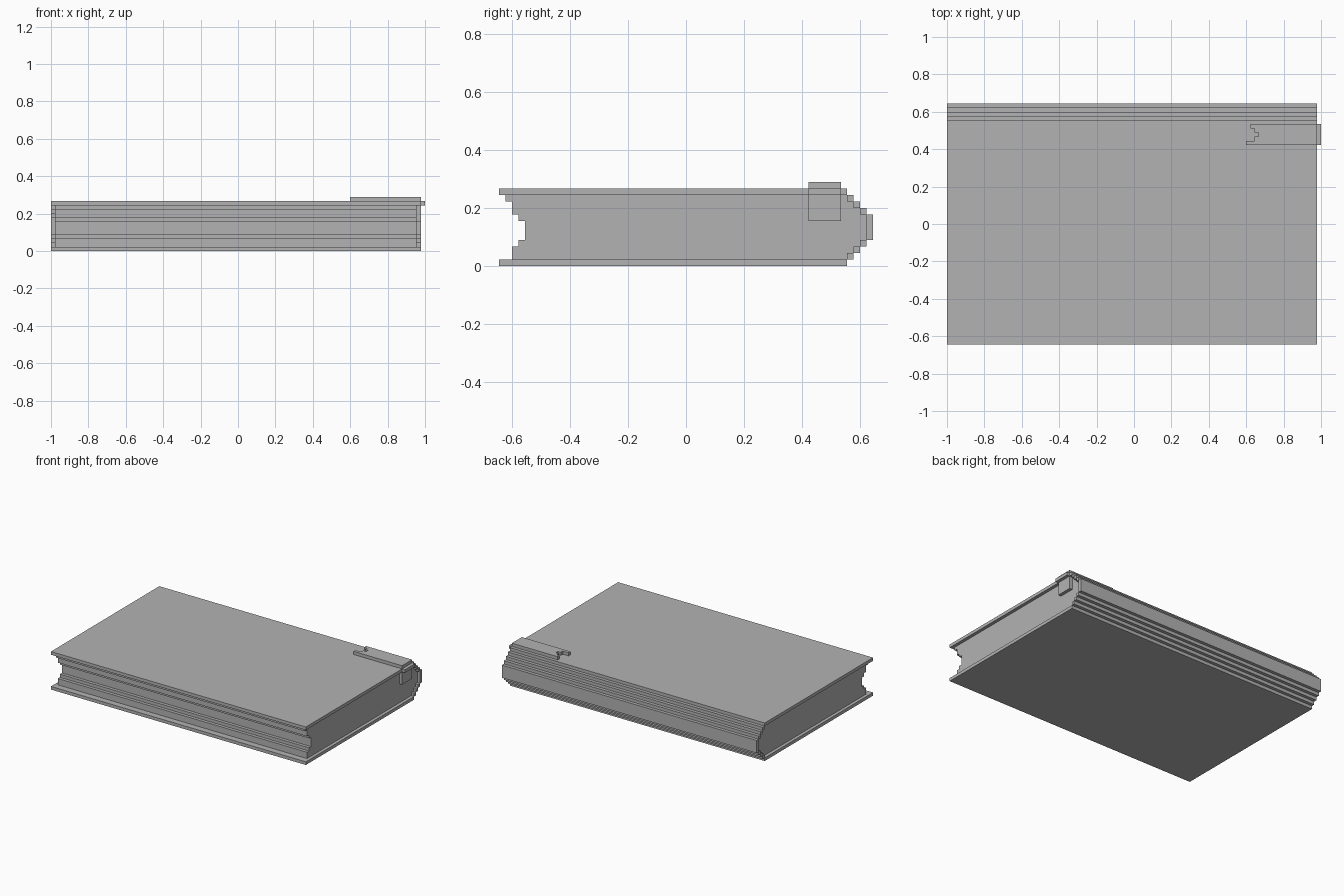
import bpy

if "Cube" in bpy.data.objects:
    bpy.data.objects.remove(bpy.data.objects["Cube"], do_unlink=True)

UNIT = 2 / 90  # every part sits on one square grid

grey = bpy.data.materials.new("plain grey")
grey.use_nodes = True
grey.diffuse_color = (0.45, 0.45, 0.45, 1)
grey.node_tree.nodes["Principled BSDF"].inputs["Base Color"].default_value = (0.45, 0.45, 0.45, 1)


def prism(name, outline, start, end, place):
    """Extrude a 2D outline from start to end; place(a, b, depth) gives x, y, z."""
    n = len(outline)
    verts = [place(a, b, d) for d in (start, end) for a, b in outline]
    faces = [list(range(n))[::-1], list(range(n, 2 * n))]
    faces += [(i, (i + 1) % n, (i + 1) % n + n, i + n) for i in range(n)]
    mesh = bpy.data.meshes.new(name)
    mesh.from_pydata([[c * UNIT for c in v] for v in verts], [], faces)
    mesh.materials.append(grey)
    obj = bpy.data.objects.new(name, mesh)
    bpy.context.collection.objects.link(obj)
    return obj


def along_x(a, b, d):
    return (d, a, b)


def along_z(a, b, d):
    return (a, b, d)


def box(name, x, y, z):
    outline = [(x[0], y[0]), (x[1], y[0]), (x[1], y[1]), (x[0], y[1])]
    return prism(name, outline, z[0], z[1], along_z)


def stairs(rows):
    """Turn (offset, low, high) rows into a stepped outline edge."""
    return [p for off, lo, hi in rows for p in ((off, lo), (off, hi))]


# Covers
cover_x = (-45, 44)
box("bottom_cover", cover_x, (-29, 25), (0, 1))
box("top_cover", cover_x, (-29, 25), (11, 12))

# Rounded spine made of stepped strips
spine_rows = [(25, 1, 2), (26, 2, 3), (27, 3, 4), (28, 4, 8),
              (27, 8, 9), (26, 9, 10), (25, 10, 11)]
for i, (y, lo, hi) in enumerate(spine_rows):
    box(f"spine_strip_{i + 1}", cover_x, (y, y + 1), (lo, hi))

# Page block: hollow fore edge, back following the spine
fore_rows = [(-27, 1, 3), (-26, 3, 4), (-25, 4, 7),
             (-26, 7, 8), (-27, 8, 10), (-28, 10, 11)]
prism("page_block", stairs(spine_rows) + stairs(fore_rows)[::-1], -44, 43, along_x)

# Ribbon bookmark: notched strip on the cover, folded over the edge
notch = [(27, 19, 20), (29, 20, 21), (30, 21, 22), (29, 22, 23), (28, 23, 24)]
prism("bookmark_top", [(44, 19), (44, 24)] + stairs(notch)[::-1], 12, 13, along_z)
box("bookmark_fold", (44, 45), (19, 24), (11, 12))
box("bookmark_tail", (43, 44), (19, 24), (7, 11))
